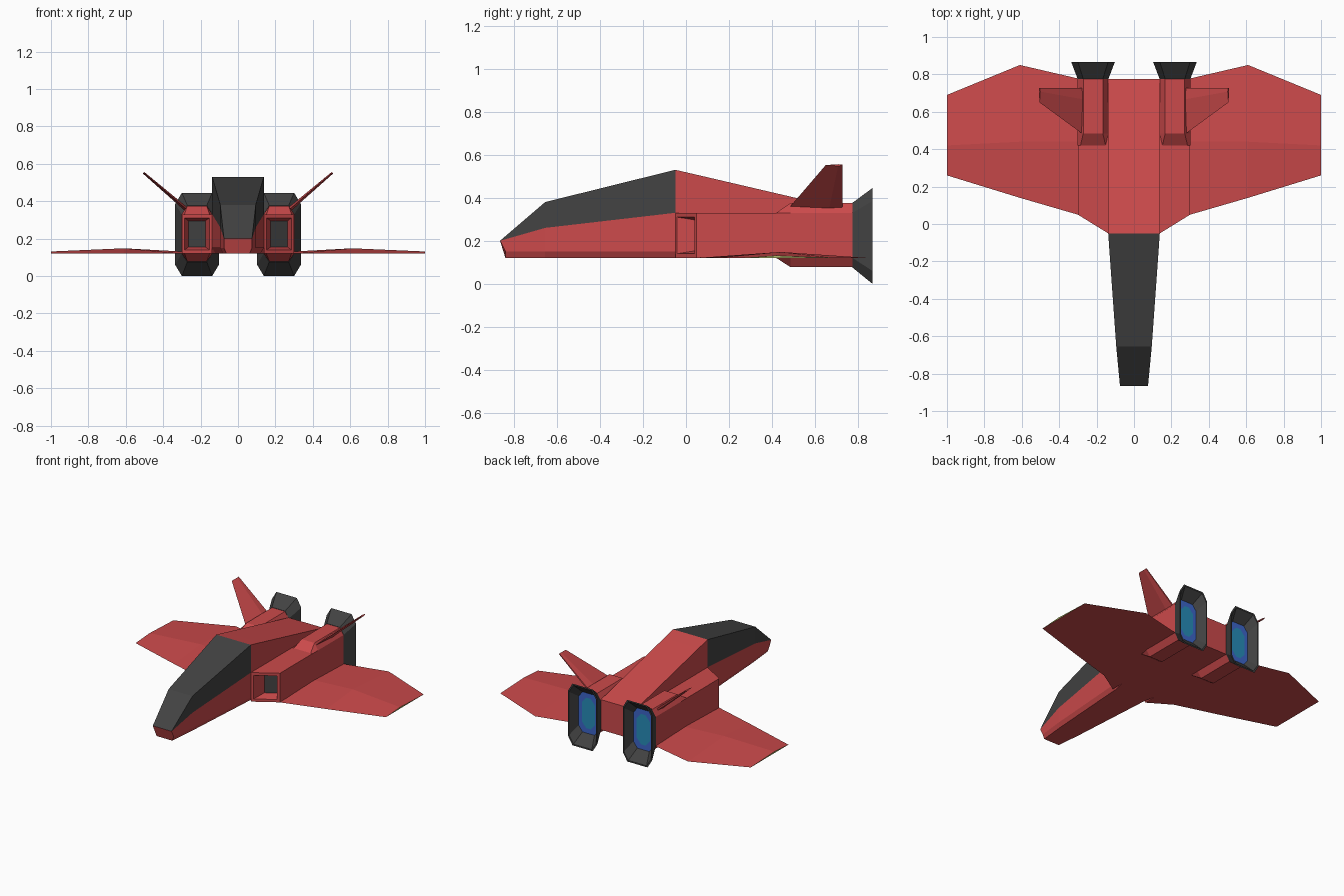
import bpy, bmesh

if "Cube" in bpy.data.objects:
    bpy.data.objects.remove(bpy.data.objects["Cube"])


def material(name, rgb):
    m = bpy.data.materials.new(name)
    m.diffuse_color = (*rgb, 1)
    m.use_nodes = True
    m.node_tree.nodes["Principled BSDF"].inputs["Base Color"].default_value = m.diffuse_color
    return m


RED = material("red_hull", (0.60, 0.068, 0.07))
GREY = material("dark_grey", (0.055, 0.055, 0.055))
BLUE = material("glow_blue", (0.045, 0.13, 0.58))
CYAN = material("glow_cyan", (0.02, 0.26, 0.48))
LIME = material("tip_light", (0.45, 0.50, 0.15))


def loft(name, rings, mats, rule=None, mirror=True):
    """Skin rings of points, cap the ends; rule(segment, side) -> material index.
    Segment -1 is the first cap and segment len(rings) the last cap."""
    bm = bmesh.new()
    vs = [[bm.verts.new(p) for p in r] for r in rings]
    n = len(rings[0])
    rule = rule or (lambda s, k: 0)
    bm.faces.new(vs[0]).material_index = rule(-1, 0)
    bm.faces.new(vs[-1]).material_index = rule(len(rings), 0)
    for s in range(len(rings) - 1):
        for k in range(n):
            j = (k + 1) % n
            f = bm.faces.new((vs[s][k], vs[s][j], vs[s + 1][j], vs[s + 1][k]))
            f.material_index = rule(s, k)
    bmesh.ops.remove_doubles(bm, verts=bm.verts, dist=0.0005)
    bmesh.ops.recalc_face_normals(bm, faces=bm.faces)
    me = bpy.data.meshes.new(name)
    bm.to_mesh(me)
    bm.free()
    for m in mats:
        me.materials.append(m)
    ob = bpy.data.objects.new(name, me)
    bpy.context.collection.objects.link(ob)
    if mirror:
        md = ob.modifiers.new("mirror", 'MIRROR')
        md.use_mirror_merge = False
    return ob


# Fuselage with canopy: half sections mirrored into closed rings
def section(y, yb, w, wb, belt, top):
    half = [(wb, yb, 0.12), (w, yb, 0.15), (w, y, belt), (w, y, top)]
    return half + [(-x, a, z) for x, a, z in reversed(half)]


loft("fuselage", [
    section(-0.865, -0.84, 0.075, 0.062, 0.20, 0.20),
    section(-0.655, -0.655, 0.095, 0.08, 0.26, 0.38),
    section(-0.05, -0.05, 0.138, 0.12, 0.33, 0.53),
    section(0.05, 0.05, 0.138, 0.138, 0.33, 0.507),
    section(0.775, 0.775, 0.138, 0.138, 0.33, 0.338),
], [RED, GREY], lambda s, k: int(s in (0, 1) and k in (2, 3, 4)), mirror=False)


# Air intakes: slanted front with a recessed opening
def intake(x0, x1, z0, z1, depth=0.0, y=None):
    def yy(x):
        return y if y is not None else -0.05 + (x - 0.138) * 0.617 + depth
    return [(x, yy(x), z) for x, z in ((x0, z0), (x1, z0), (x1, z1), (x0, z1))]


loft("intake_housing", [
    intake(0.175, 0.265, 0.155, 0.295, 0.08),
    intake(0.153, 0.285, 0.14, 0.31),
    intake(0.138, 0.30, 0.12, 0.33),
    intake(0.138, 0.30, 0.12, 0.33, y=0.775),
], [RED, GREY], lambda s, k: int(s == -1))


# Engines and nozzles: chamfered rectangles along y
def octagon(y, x0, x1, zb, zt, c0, c1, c=0.03):
    return [(x0 + c, y, zb), (x1 - c, y, zb), (x1, y, c0), (x1, y, c1),
            (x1 - c, y, zt), (x0 + c, y, zt), (x0, y, c1), (x0, y, c0)]


loft("engine", [
    octagon(0.42, 0.137, 0.301, 0.12, 0.33, 0.12, 0.33, 0.015),
    octagon(0.485, 0.137, 0.301, 0.078, 0.375, 0.12, 0.33),
    octagon(0.775, 0.137, 0.301, 0.078, 0.375, 0.12, 0.33),
], [RED])

loft("nozzle", [
    octagon(0.775, 0.137, 0.301, 0.075, 0.377, 0.12, 0.33),
    octagon(0.867, 0.102, 0.336, 0.0, 0.445, 0.06, 0.385, 0.036),
    octagon(0.867, 0.110, 0.328, 0.01, 0.435, 0.066, 0.379, 0.036),
    octagon(0.80, 0.141, 0.297, 0.08, 0.37, 0.12, 0.33),
    octagon(0.80, 0.166, 0.272, 0.115, 0.335, 0.155, 0.295, 0.035),
], [GREY, BLUE, CYAN], lambda s, k: {3: 1, 5: 2}.get(s, 0))


# Wings: flat underside, low ridge on top
def rib(x, lead, ridge, trail, z):
    return [(x, lead, 0.12), (x, ridge, z), (x, trail, 0.12)]


loft("wing", [
    rib(0.28, 0.05, 0.44, 0.775, 0.13),
    rib(0.30, 0.05, 0.44, 0.778, 0.131),
    rib(0.61, 0.14, 0.44, 0.85, 0.148),
    rib(1.0, 0.26, 0.42, 0.69, 0.131),
], [RED, LIME], lambda s, k: int(s == 4))


# Canted tail fins: thin diamond sections
def fin_rib(x, z, lead, trail, t):
    m = lead + (trail - lead) * 0.75
    return [(x, lead, z), (x - t, m, z + t), (x - t / 2, trail, z + t / 2),
            (x + t / 2, trail, z - t / 2), (x + t, m, z - t)]


loft("tail_fin", [
    fin_rib(0.28, 0.36, 0.485, 0.727, 0.008),
    fin_rib(0.505, 0.552, 0.65, 0.727, 0.004),
], [RED])
